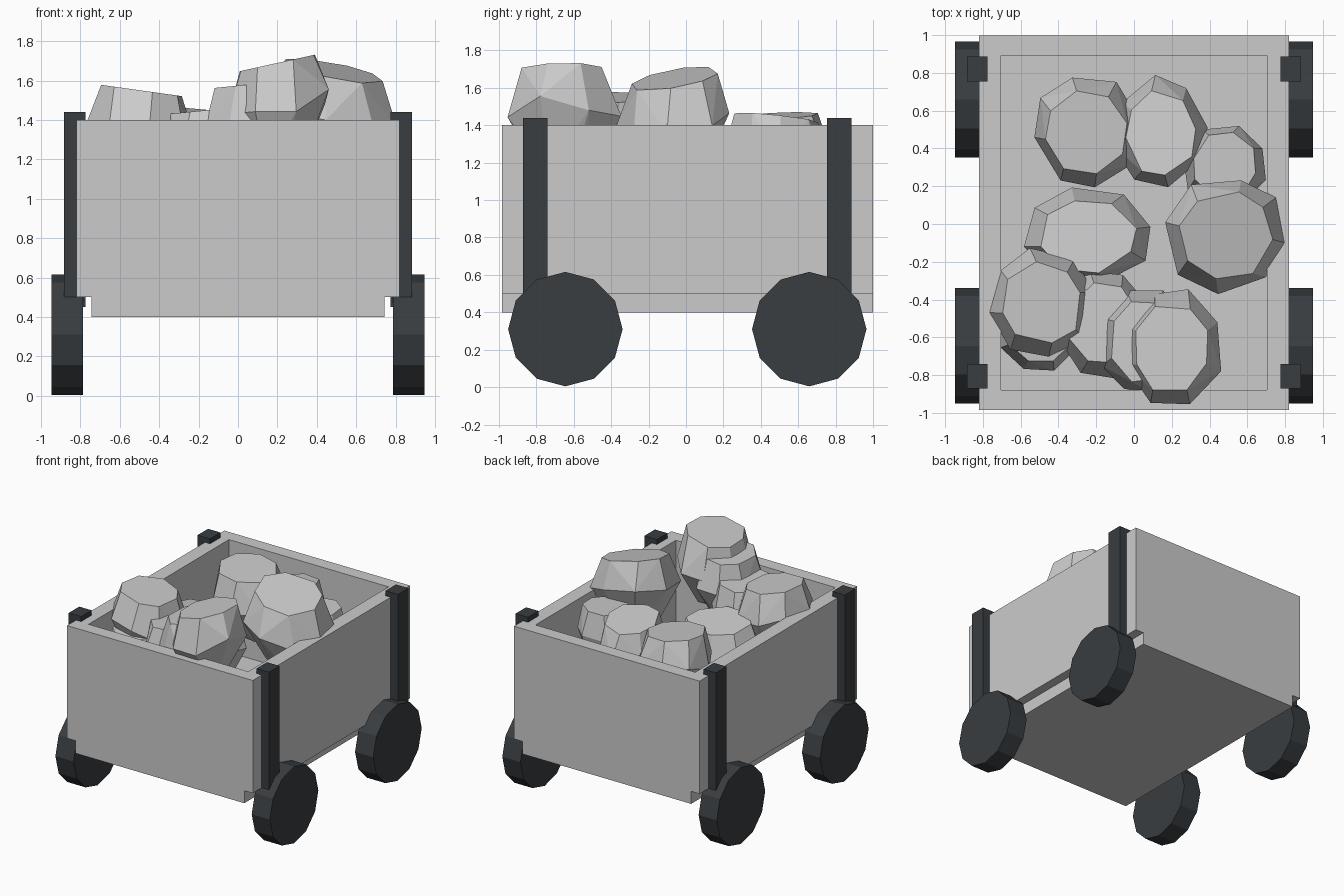
import bpy, bmesh, math, random
from mathutils import Vector, Matrix

if "Cube" in bpy.data.objects:
    bpy.data.objects.remove(bpy.data.objects["Cube"])

YC = 0.007  # the cart body sits slightly towards the back
dark = bpy.data.materials.new("dark_iron")
dark.diffuse_color = (0.04, 0.047, 0.052, 1)
dark.use_nodes = True
dark.node_tree.nodes["Principled BSDF"].inputs["Base Color"].default_value = dark.diffuse_color


def finish(name, bm, mat=None):
    bmesh.ops.recalc_face_normals(bm, faces=bm.faces)
    me = bpy.data.meshes.new(name)
    bm.to_mesh(me)
    bm.free()
    if mat:
        me.materials.append(mat)
    ob = bpy.data.objects.new(name, me)
    bpy.context.collection.objects.link(ob)
    return ob


def box(name, lo, hi, mat=None):
    lo, hi = Vector(lo), Vector(hi)
    bm = bmesh.new()
    m = Matrix.Translation((lo + hi) / 2) @ Matrix.Diagonal((*(hi - lo), 1))
    bmesh.ops.create_cube(bm, size=1, matrix=m)
    return finish(name, bm, mat)


def wheel(name, x, y):
    bm = bmesh.new()
    m = Matrix.Translation((x, y, 0.31)) @ Matrix.Rotation(math.pi / 2, 4, 'Y')
    bmesh.ops.create_cone(bm, cap_ends=True, segments=12, radius1=0.306,
                          radius2=0.306, depth=0.16, matrix=m)
    return finish(name, bm, dark)


def rock(name, x, y, top, rx, ry, slope_x, slope_y, seed):
    """Eight-sided boulder: flat tilted top, wide waist, narrow base."""
    rng = random.Random(seed)
    bm = bmesh.new()
    spin = rng.uniform(0, math.pi / 4)
    for scale, z, jitter in ((0.76, 0, 0), (1.0, -0.23, 0.04), (0.5, -0.5, 0.04)):
        for i in range(8):
            a = spin + i * math.tau / 8 + rng.uniform(-0.1, 0.1)
            s = scale * rng.uniform(0.95, 1.04)
            px, py = rx * s * math.cos(a), ry * s * math.sin(a)
            tilt = slope_x * px + slope_y * py
            bm.verts.new((x + px, y + py,
                          top + z + tilt + rng.uniform(-jitter, jitter)))
    hull = bmesh.ops.convex_hull(bm, input=bm.verts)
    bmesh.ops.dissolve_limit(bm, angle_limit=0.06, verts=bm.verts, edges=bm.edges)
    return finish(name, bm)


# Cart bed: floor slab, overhanging side walls, end walls
yo, yi = 0.992, 0.885
box("floor", (-0.745, YC - yo, 0.4), (0.745, YC + yo, 0.5))
for s, side in ((-1, "left"), (1, "right")):
    a, b = sorted((s * 0.705, s * 0.82))
    box(side + "_wall", (a, YC - yi, 0.5), (b, YC + yi, 1.4))
for s, end in ((-1, "front"), (1, "back")):
    a, b = sorted((s * yi, s * yo))
    box(end + "_wall", (-0.82, YC + a, 0.5), (0.82, YC + b, 1.4))

# Corner posts and wheels
for sx, side in ((-1, "left"), (1, "right")):
    for sy, end in ((-1, "front"), (1, "back")):
        xa, xb = sorted((sx * 0.775, sx * 0.885))
        yc = YC + sy * 0.813
        box(f"{end}_{side}_post", (xa, yc - 0.066, 0.45), (xb, yc + 0.066, 1.44), dark)
        wheel(f"{end}_{side}_wheel", sx * 0.867, YC + sy * 0.652)

# Rock load: x, y, top height, radii, top slopes
rocks = [
    (-0.25, 0.49, 1.45, 0.29, 0.30, -0.08, 0.05),
    (0.14, 0.48, 1.44, 0.25, 0.30, 0.08, -0.10),
    (0.48, 0.31, 1.39, 0.23, 0.23, 0.05, 0.05),
    (0.49, -0.06, 1.65, 0.33, 0.31, -0.20, 0.17),
    (-0.25, -0.06, 1.32, 0.35, 0.26, -0.05, -0.15),
    (-0.49, -0.42, 1.55, 0.29, 0.29, -0.14, 0.0),
    (-0.16, -0.53, 1.45, 0.25, 0.30, 0.10, 0.0),
    (-0.50, -0.58, 1.30, 0.22, 0.21, 0.0, 0.1),
    (0.05, -0.62, 1.58, 0.24, 0.29, 0.1, 0.0),
    (0.20, -0.66, 1.69, 0.27, 0.32, 0.22, 0.0),
]
for i, r in enumerate(rocks):
    rock(f"rock_{i + 1}", *r, seed=i + 3)
